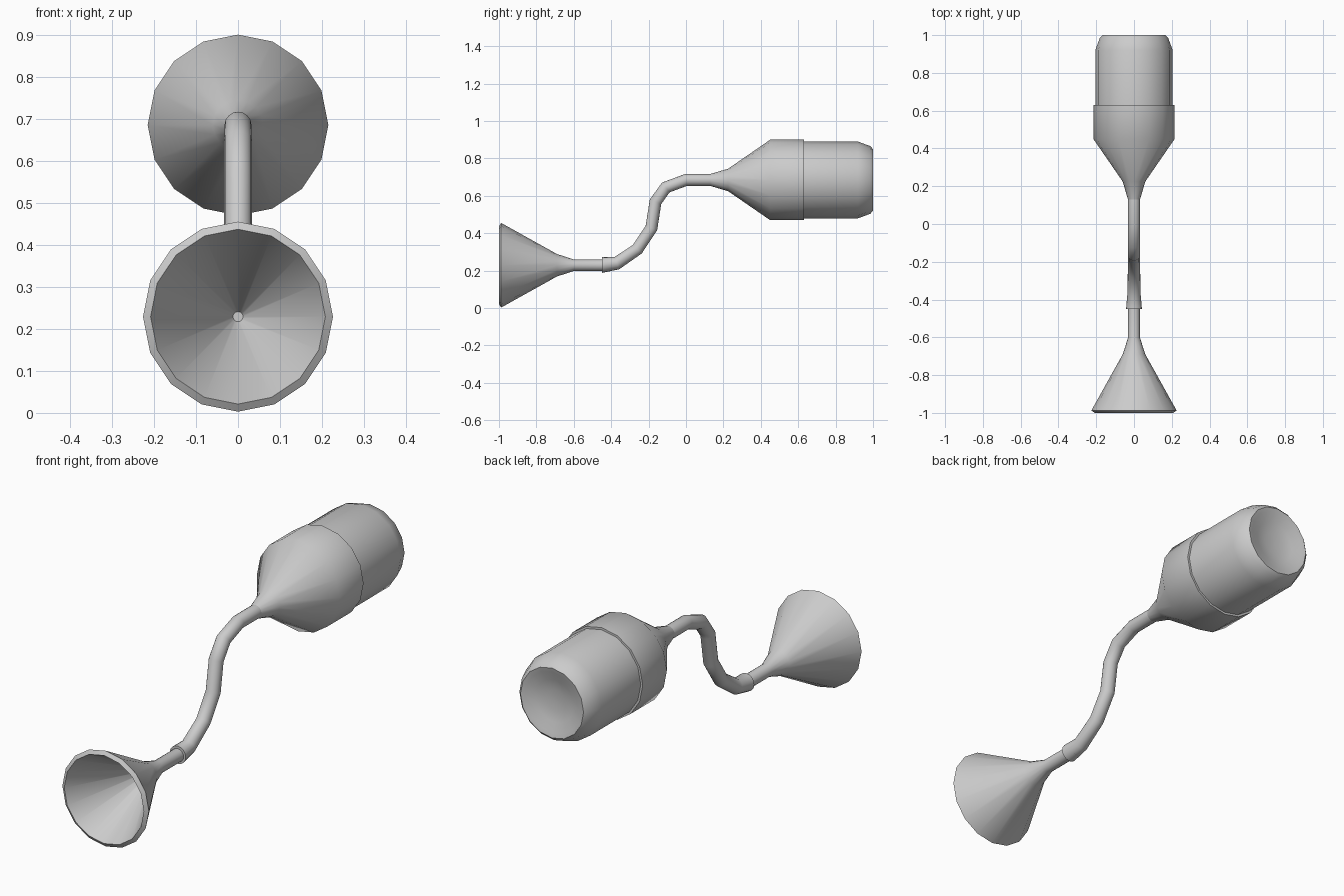
import bpy
import bmesh
from math import sin, cos, pi, radians
from mathutils import Vector

SIDES = 16

cube = bpy.data.objects.get("Cube")
if cube:
    bpy.data.objects.remove(cube, do_unlink=True)

grey = bpy.data.materials.new("plain grey")
grey.use_nodes = True
grey.diffuse_color = (0.6, 0.6, 0.6, 1)
grey.node_tree.nodes["Principled BSDF"].inputs["Base Color"].default_value = (0.6, 0.6, 0.6, 1)


def tube(name, rings, follow=False):
    """Skin rings of (y, z, radius); follow tilts them along the path."""
    bm = bmesh.new()
    loops = []
    for i, (y, z, r) in enumerate(rings):
        along = Vector((0, 1, 0))
        if follow and 0 < i < len(rings) - 1:
            before, after = (Vector((0, *rings[j][:2])) for j in (i - 1, i + 1))
            here = Vector((0, y, z))
            along = ((here - before).normalized() + (after - here).normalized()).normalized()
        up = Vector((0, -along.z, along.y))
        side = Vector((1, 0, 0))
        turns = [2 * pi * k / SIDES for k in range(SIDES)]
        loops.append([bm.verts.new(Vector((0, y, z)) + r * (sin(a) * side + cos(a) * up))
                      for a in turns])
    for a, b in zip(loops, loops[1:]):
        for k in range(SIDES):
            n = (k + 1) % SIDES
            bm.faces.new((a[k], a[n], b[n], b[k]))
    bm.faces.new(loops[0])
    bm.faces.new(loops[-1])
    bmesh.ops.recalc_face_normals(bm, faces=bm.faces)
    mesh = bpy.data.meshes.new(name)
    bm.to_mesh(mesh)
    bm.free()
    mesh.materials.append(grey)
    obj = bpy.data.objects.new(name, mesh)
    bpy.context.collection.objects.link(obj)
    bpy.ops.object.select_all(action='DESELECT')
    obj.select_set(True)
    bpy.context.view_layer.objects.active = obj
    bpy.ops.object.shade_smooth_by_angle(angle=radians(50))
    return obj


def lathe(name, z, profile):
    return tube(name, [(y, z, r) for y, r in profile])


# Funnel: stem, outer cone, bevelled lip, hollow inner cone
lathe("funnel", 0.229, [
    (-0.40, 0.031), (-0.60, 0.031), (-0.69, 0.06), (-0.988, 0.226),
    (-1.0, 0.208), (-0.65, 0.012)])

# Hose with a flared end that slips over the funnel stem
tube("hose", [
    (-0.45, 0.23, 0.042), (-0.37, 0.24, 0.035), (-0.26, 0.315, 0.033),
    (-0.185, 0.428, 0.033), (-0.163, 0.568, 0.033), (-0.108, 0.645, 0.033),
    (0, 0.685, 0.032), (0.13, 0.685, 0.032)], follow=True)

# Cap widening from the hose into a collar around the bottle
lathe("bottle_cap", 0.685, [
    (0.13, 0.032), (0.225, 0.06), (0.45, 0.215), (0.63, 0.215)])

# Bottle body with rounded shoulder and dished base
lathe("bottle", 0.685, [
    (0.60, 0.205), (0.92, 0.205), (0.985, 0.181), (1.0, 0.165),
    (0.995, 0.145), (0.978, 0.10), (0.97, 0.05), (0.968, 0.01)])
